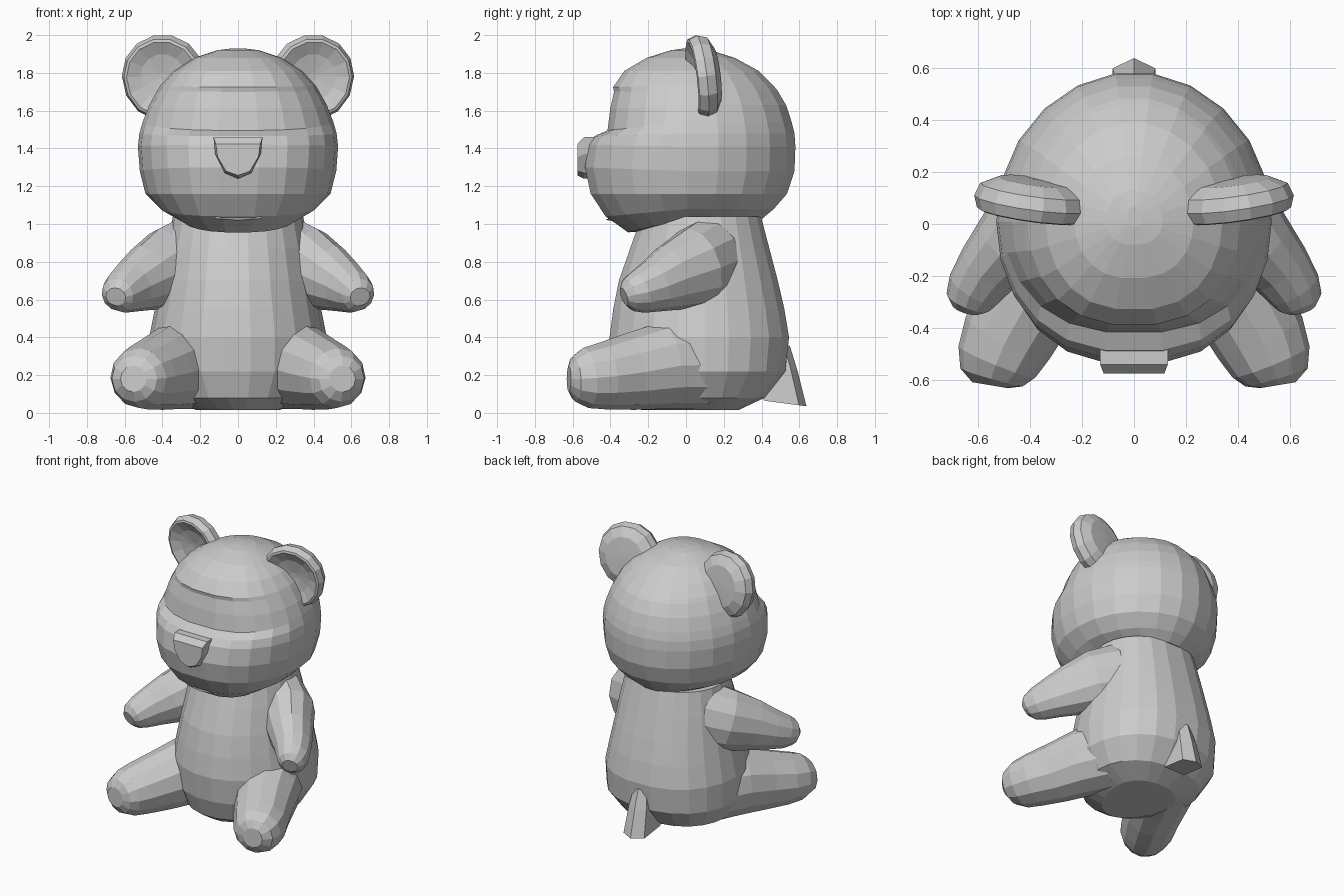
import bpy, bmesh, math
from mathutils import Vector, Matrix

cube = bpy.data.objects.get("Cube")
if cube:
    bpy.data.objects.remove(cube)

grey = bpy.data.materials.new("plain_grey")
grey.use_nodes = True
grey.diffuse_color = (0.6, 0.6, 0.6, 1)
grey.node_tree.nodes["Principled BSDF"].inputs["Base Color"].default_value = (0.6, 0.6, 0.6, 1)


def loft(name, rings):
    """Skin a list of equal-length point rings and cap both ends."""
    bm = bmesh.new()
    rows = [[bm.verts.new(p) for p in ring] for ring in rings]
    n = len(rows[0])
    for a, b in zip(rows, rows[1:]):
        for i in range(n):
            j = (i + 1) % n
            bm.faces.new((a[i], a[j], b[j], b[i]))
    bm.faces.new(rows[0])
    bm.faces.new(rows[-1])
    bmesh.ops.recalc_face_normals(bm, faces=bm.faces)
    mesh = bpy.data.meshes.new(name)
    bm.to_mesh(mesh)
    bm.free()
    mesh.materials.append(grey)
    obj = bpy.data.objects.new(name, mesh)
    bpy.context.collection.objects.link(obj)
    return obj


def circle(n):
    return [(math.cos(math.tau * i / n), math.sin(math.tau * i / n)) for i in range(n)]


def trunk_ring(z_front, z_back, half_width, front, back, mid, front_power, back_power):
    """Horizontal ring with its own depth and fullness in front and behind."""
    ring = []
    for c, s in circle(22):
        y = mid + s * (back - mid if s > 0 else mid - front)
        t = min(1, max(0, (y - front) / max(mid - front, 0.01)))
        power = back_power if s > 0 else front_power
        x = half_width * math.copysign(abs(c) ** power, c)
        ring.append((x, y, z_front + (z_back - z_front) * t))
    return ring


def limb(name, side, sections, n=12):
    """Tube along section centres; each section is x, y, z, half width, half height."""
    centres = [Vector(s[:3]) for s in sections]
    rings = []
    for i, s in enumerate(sections):
        along = centres[min(i + 1, len(centres) - 1)] - centres[max(i - 1, 0)]
        across = along.cross(Vector((0, 0, 1))).normalized()
        up = across.cross(along).normalized()
        ring = [centres[i] + across * s[3] * c + up * s[4] * k for c, k in circle(n)]
        rings.append([(side * p.x, p.y, p.z) for p in ring])
    return loft(name, rings)


# Body: z, half width, front, back
body = [(0.015, 0.22, -0.24, 0.28), (0.08, 0.38, -0.34, 0.42), (0.22, 0.465, -0.39, 0.53),
        (0.4, 0.47, -0.41, 0.55), (0.55, 0.44, -0.39, 0.525), (0.7, 0.41, -0.36, 0.49),
        (0.87, 0.38, -0.3, 0.445), (1.04, 0.345, -0.24, 0.4)]
loft("body", [trunk_ring(z, z, w, f, b, 0.1, 1, 0.83) for z, w, f, b in body])

# Head: front z, back z, half width, front, back; the step below the eyes is the muzzle top
head = [(0.96, 1.03, 0.17, -0.24, 0.3), (0.955, 1.03, 0.3, -0.31, 0.41),
        (1.04, 1.08, 0.41, -0.43, 0.47), (1.16, 1.16, 0.49, -0.51, 0.54),
        (1.3, 1.28, 0.52, -0.54, 0.58), (1.42, 1.41, 0.53, -0.52, 0.585),
        (1.465, 1.48, 0.522, -0.49, 0.58), (1.495, 1.54, 0.505, -0.42, 0.565),
        (1.61, 1.63, 0.47, -0.405, 0.535), (1.7, 1.71, 0.425, -0.385, 0.487),
        (1.725, 1.735, 0.41, -0.39, 0.465),
        (1.81, 1.81, 0.34, -0.33, 0.39), (1.88, 1.88, 0.23, -0.21, 0.26),
        (1.92, 1.92, 0.11, -0.08, 0.13), (1.93, 1.93, 0.03, -0.01, 0.07)]
loft("head", [trunk_ring(*s, 0.01, 0.8, 1.02) for s in head])

# Nose: shield outline with a sloped top
shield = [(-0.13, 1.46), (0.13, 1.46), (0.12, 1.37), (0.07, 1.27), (0, 1.24),
          (-0.07, 1.27), (-0.12, 1.37)]
loft("nose", [[(x, -0.45, z) for x, z in shield],
              [(x, -0.54, z) for x, z in shield],
              [(x * 0.9, -0.575, 1.31 + (z - 1.31) * 0.75) for x, z in shield]])

# Lower lip under the muzzle
loft("lip", [[(0.2 * c * k, y - 0.05 * abs(s) * k, 1.045 + 0.03 * s * k) for c, s in circle(8)]
             for k, y in ((1, -0.33), (0.8, -0.385))])

# Tail: a short ridged wedge flaring downward
ridge = [(-1, -1), (1, -1), (1, 0.65), (0, 1), (-1, 0.65)]
tail = [(0.46, 0.37, 0.05, 0.09), (0.49, 0.24, 0.07, 0.1), (0.525, 0.05, 0.083, 0.113)]
loft("tail", [[(w * c, y + d * s, z - 0.015 * s) for c, s in ridge] for y, z, w, d in tail])

# Ears: shallow dished discs, radius and depth from front of the rim to the back
ear = [(0.02, -0.005), (0.12, -0.02), (0.19, -0.05), (0.205, -0.045), (0.222, 0.0),
       (0.205, 0.05), (0.14, 0.085), (0.03, 0.09)]
arm = [(0.1, 0.2, 0.85, 0.14, 0.18), (0.24, 0.13, 0.81, 0.18, 0.235),
       (0.37, 0.05, 0.77, 0.18, 0.215), (0.48, -0.08, 0.715, 0.148, 0.178),
       (0.56, -0.17, 0.672, 0.125, 0.142), (0.615, -0.25, 0.64, 0.108, 0.115),
       (0.638, -0.3, 0.625, 0.09, 0.09), (0.647, -0.328, 0.615, 0.055, 0.05)]
leg = [(0.14, 0.24, 0.27, 0.15, 0.16), (0.23, 0.06, 0.255, 0.22, 0.235),
       (0.32, -0.12, 0.25, 0.212, 0.23), (0.41, -0.3, 0.217, 0.192, 0.203),
       (0.487, -0.44, 0.195, 0.18, 0.178), (0.527, -0.53, 0.185, 0.16, 0.16),
       (0.548, -0.59, 0.18, 0.125, 0.122), (0.553, -0.62, 0.18, 0.07, 0.07)]
for side, word in ((1, "left"), (-1, "right")):
    limb(word + "_arm", side, arm)
    limb(word + "_leg", side, leg)
    disc = loft(word + "_ear", [[(r * c, y, r * s * (1.08 if s < 0 else 1)) for c, s in circle(14)]
                                for r, y in ear])
    disc.data.transform(Matrix.Translation((side * 0.395, 0.08, 1.783))
                        @ Matrix.Rotation(side * 0.14, 4, "Z")
                        @ Matrix.Rotation(0.12, 4, "X"))
